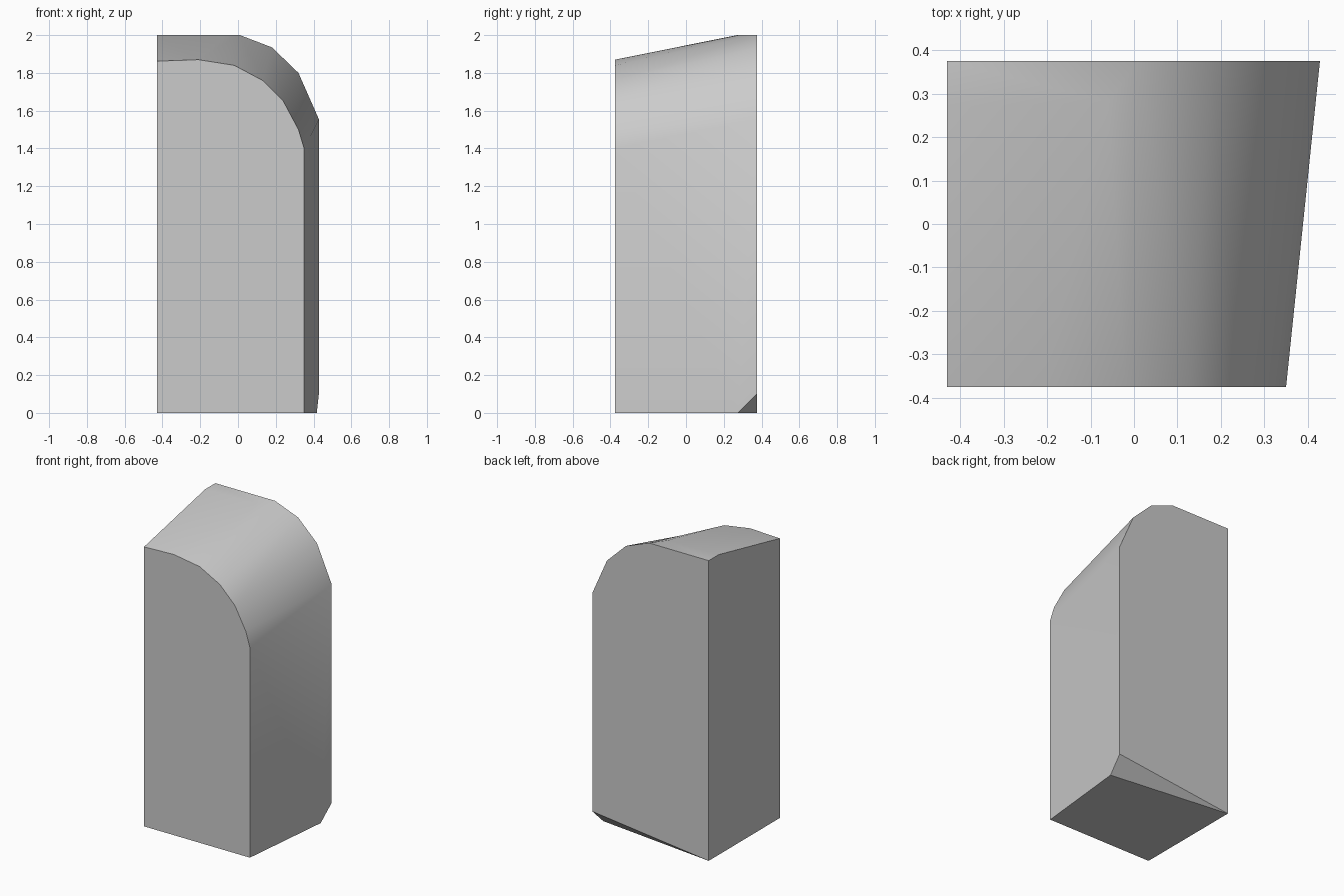
import bpy, bmesh, math

cube = bpy.data.objects.get("Cube")
if cube:
    bpy.data.objects.remove(cube, do_unlink=True)

LEFT, FRONT, BACK = -0.43, -0.375, 0.375

mat = bpy.data.materials.new("plain grey")
mat.use_nodes = True
grey = (0.6, 0.6, 0.6, 1)
mat.diffuse_color = grey
mat.node_tree.nodes["Principled BSDF"].inputs["Base Color"].default_value = grey

bm = bmesh.new()


def points(y, profile):
    return [bm.verts.new((x, y, z)) for x, z in profile]


# Rounded shoulder profiles, from the side wall up to the top
front = points(FRONT, [(0.35, 1.4), (0.32, 1.5), (0.24, 1.65), (0.13, 1.76),
                       (-0.02, 1.84), (-0.21, 1.87), (LEFT, 1.862)])
back = points(BACK, [(0.428, 1.555), (0.32, 1.8), (0.18, 1.935), (0.01, 2)])
back_corner = bm.verts.new((LEFT, BACK, 2))

# Front border of the small flat top
flat = [bm.verts.new((-0.06, 0.28, 2)), bm.verts.new((LEFT, 0.27, 2))]

# Base corners and the clipped corner at the back
base_front_left = bm.verts.new((LEFT, FRONT, 0))
base_front_right = bm.verts.new((0.35, FRONT, 0))
base_back_left = bm.verts.new((LEFT, BACK, 0))
clip_low = bm.verts.new((0.417, 0.275, 0))
clip_high = bm.verts.new((0.428, BACK, 0.1))

# Sloping, curved roof between the front and back profiles
rear = back + flat
bm.faces.new((front[0], front[1], rear[0]))
for i in range(len(rear) - 1):
    bm.faces.new((front[i + 1], front[i + 2], rear[i + 1], rear[i]))

# Flat top, walls, base and clipped corner
for loop in (
    [back_corner, back[-1]] + flat,
    front + [base_front_left, base_front_right],
    back + [back_corner, base_back_left, clip_high],
    [base_front_right, clip_low, clip_high, back[0], front[0]],
    [base_front_left, base_back_left, back_corner, flat[1], front[-1]],
    [base_front_left, base_front_right, clip_low, base_back_left],
    [clip_low, clip_high, base_back_left],
):
    bm.faces.new(loop)
bmesh.ops.recalc_face_normals(bm, faces=bm.faces[:])

mesh = bpy.data.meshes.new("rounded_block")
bm.to_mesh(mesh)
bm.free()
mesh.materials.append(mat)
block = bpy.data.objects.new("rounded_block", mesh)
bpy.context.collection.objects.link(block)

# Soft shading on the shoulder, crisp outer edges
bpy.ops.object.select_all(action='DESELECT')
block.select_set(True)
bpy.context.view_layer.objects.active = block
bpy.ops.object.shade_smooth_by_angle(angle=math.radians(30))
